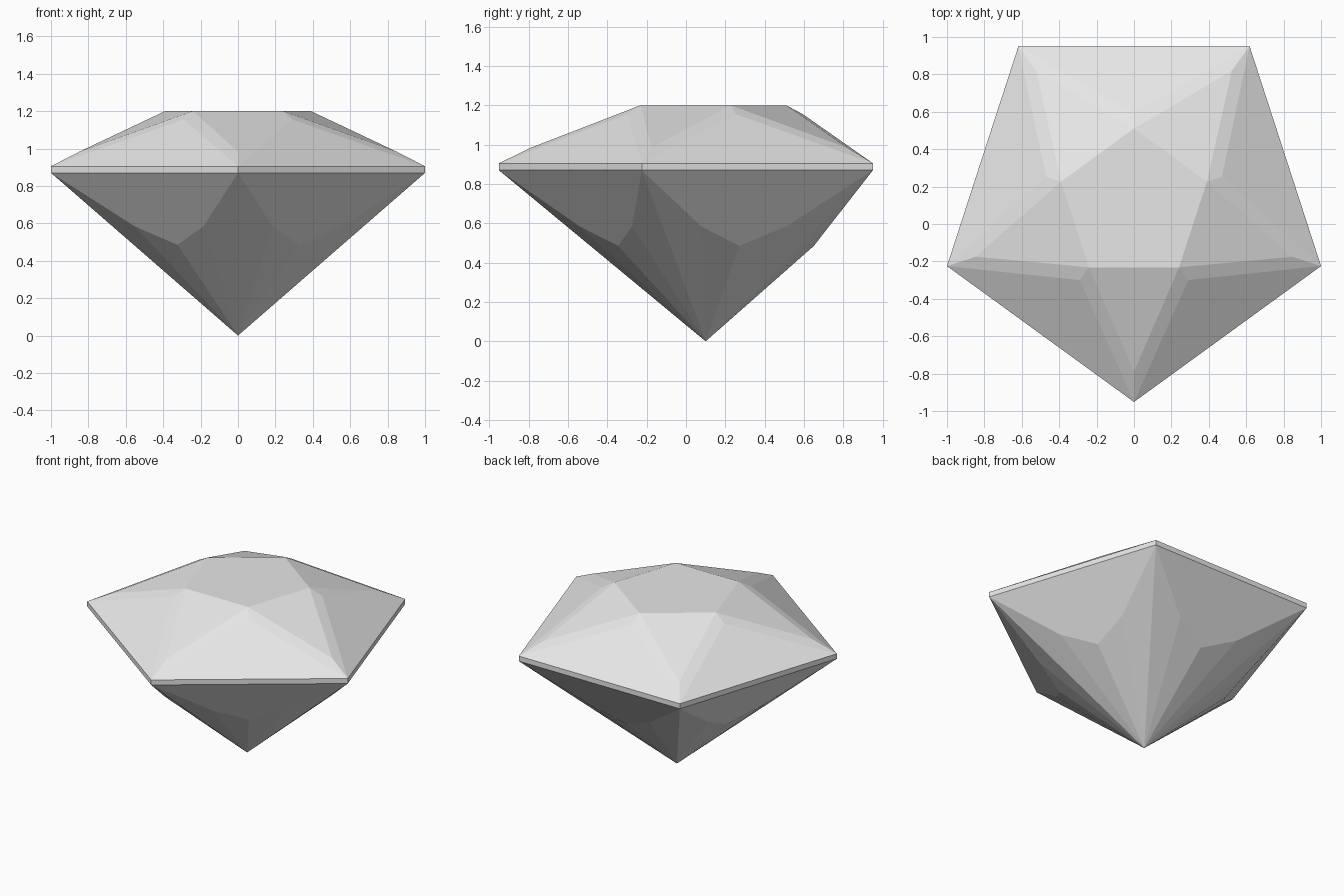
import bpy
import bmesh
from math import sin, cos, radians

cube = bpy.data.objects.get("Cube")
if cube:
    bpy.data.objects.remove(cube, do_unlink=True)

CENTRE_Y = 0.1
GIRDLE_R = 1.0515


def ring(bm, radius, z, offset):
    """Five points; offset is degrees away from the corner directions."""
    points = []
    for i in range(5):
        a = radians(-90 + 72 * i + offset)
        points.append(bm.verts.new((radius * cos(a), CENTRE_Y + radius * sin(a), z)))
    return points


bm = bmesh.new()

# Outline rings from the flat top down to the point
table = ring(bm, 0.41, 1.2, 36)
crown_mid = ring(bm, 0.494, 1.155, 36)
crown_ridge = ring(bm, 0.89, 0.984, 0)
girdle_top = ring(bm, GIRDLE_R, 0.905, 0)
girdle_low = ring(bm, GIRDLE_R, 0.87, 0)
side_a = ring(bm, 0.668, 0.585, 16)
side_b = ring(bm, 0.668, 0.585, 56)
keel_mid = ring(bm, 0.55, 0.485, 36)
tip = bm.verts.new((0, CENTRE_Y, 0))

bm.faces.new(table)
for i in range(5):
    j = (i + 1) % 5
    facets = [
        # Crown facets
        (table[i], crown_ridge[j], table[j]),
        (table[i], crown_mid[i], girdle_top[j], crown_ridge[j]),
        (table[i], crown_ridge[i], girdle_top[i], crown_mid[i]),
        (crown_mid[i], girdle_top[i], girdle_top[j]),
        # Girdle band
        (girdle_top[i], girdle_low[i], girdle_low[j], girdle_top[j]),
        # Pavilion facets
        (girdle_low[i], side_a[i], keel_mid[i], side_b[i], girdle_low[j]),
        (girdle_low[i], tip, side_a[i]),
        (side_a[i], tip, keel_mid[i]),
        (keel_mid[i], tip, side_b[i]),
        (side_b[i], tip, girdle_low[j]),
    ]
    for facet in facets:
        bm.faces.new(facet)
bmesh.ops.recalc_face_normals(bm, faces=bm.faces[:])

mesh = bpy.data.meshes.new("gemstone")
bm.to_mesh(mesh)
bm.free()

# Single flat grey
grey = bpy.data.materials.new("light grey")
grey.use_nodes = True
colour = (0.8, 0.8, 0.8, 1)
grey.diffuse_color = colour
grey.node_tree.nodes["Principled BSDF"].inputs["Base Color"].default_value = colour
mesh.materials.append(grey)

gem = bpy.data.objects.new("gemstone", mesh)
bpy.context.collection.objects.link(gem)
